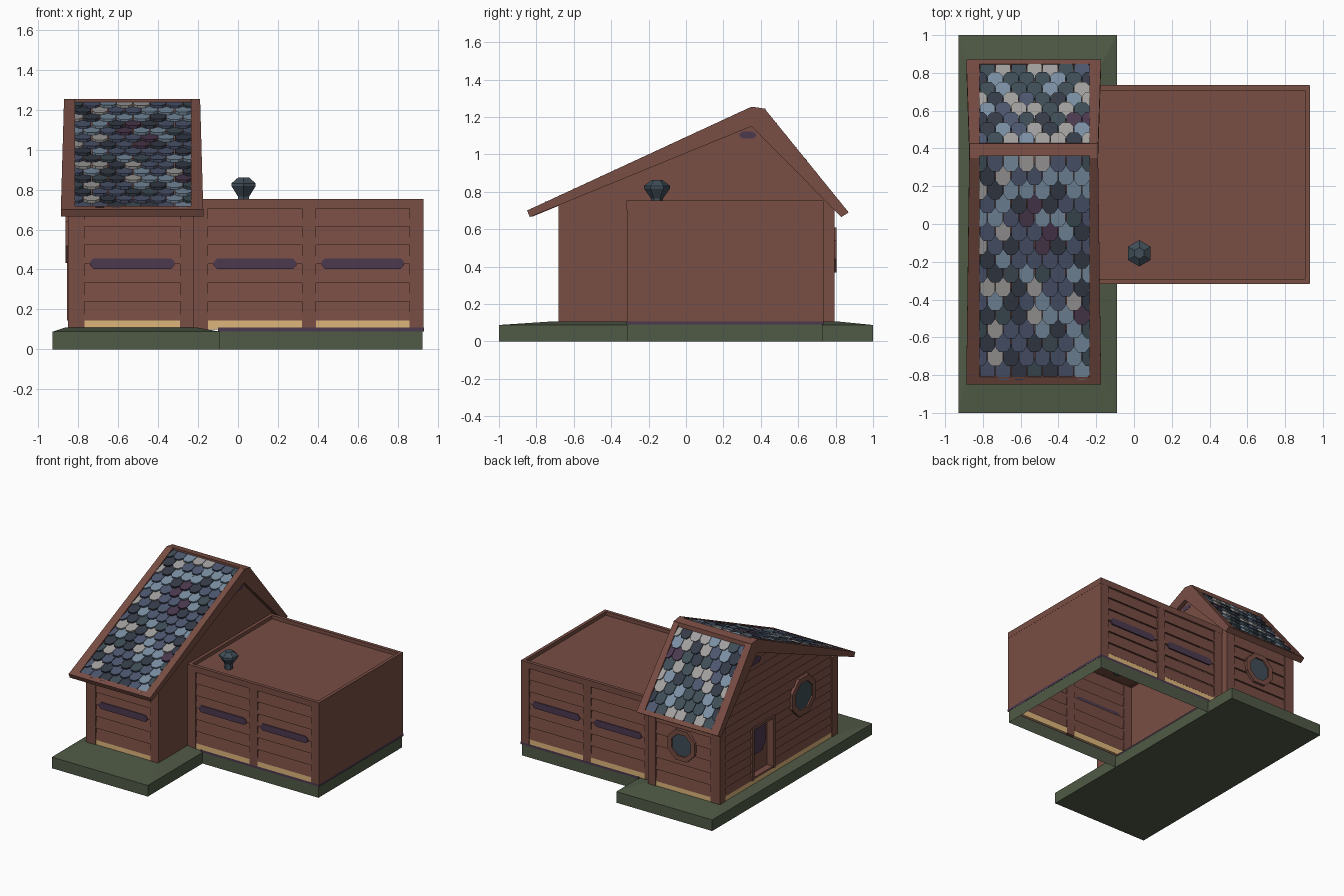
import bpy, bmesh, math, random
from mathutils import Vector

if "Cube" in bpy.data.objects:
    bpy.data.objects.remove(bpy.data.objects["Cube"])
random.seed(7)

COLORS = {
    "barn_brown": (0.188, 0.074, 0.057), "moss_green": (0.08, 0.102, 0.061),
    "tan_sill": (0.73, 0.47, 0.20), "dark_purple": (0.072, 0.041, 0.078),
    "navy_slate": (0.075, 0.095, 0.16), "charcoal_slate": (0.036, 0.045, 0.066),
    "teal_slate": (0.05, 0.075, 0.095), "steel_slate": (0.195, 0.275, 0.365),
    "grey_slate": (0.36, 0.35, 0.345)}
MATS = {}
for n, c in COLORS.items():
    MATS[n] = bpy.data.materials.new(n)
    MATS[n].diffuse_color = (*c, 1)


def finish(bm, name, *mats):
    bmesh.ops.recalc_face_normals(bm, faces=bm.faces[:])
    me = bpy.data.meshes.new(name)
    bm.to_mesh(me)
    bm.free()
    for m in mats:
        me.materials.append(MATS[m])
    ob = bpy.data.objects.new(name, me)
    bpy.context.collection.objects.link(ob)
    return ob


def loft(bm, a, b, mat=0, caps=True):
    """Closed solid between two matching outlines."""
    va, vb = [bm.verts.new(p) for p in a], [bm.verts.new(p) for p in b]
    n = len(a)
    fs = [bm.faces.new((va[i], va[(i + 1) % n], vb[(i + 1) % n], vb[i])) for i in range(n)]
    if caps:
        fs += [bm.faces.new(va[::-1]), bm.faces.new(vb)]
    for f in fs:
        f.material_index = mat


def rect(x0, x1, y0, y1, z):
    return [(x0, y0, z), (x1, y0, z), (x1, y1, z), (x0, y1, z)]


def boxes(name, mat, *dims):
    bm = bmesh.new()
    for x0, x1, y0, y1, z0, z1 in dims:
        loft(bm, rect(x0, x1, y0, y1, z0), rect(x0, x1, y0, y1, z1))
    return finish(bm, name, mat)


def profile_x(name, mat, pts, x0, x1):
    """Extrude a (y, z) outline along x; x0 and x1 may depend on height."""
    fx = lambda x, z: x(z) if callable(x) else x
    bm = bmesh.new()
    loft(bm, [(fx(x0, z), y, z) for y, z in pts], [(fx(x1, z), y, z) for y, z in pts])
    return finish(bm, name, mat)


# Wall frames: u runs along the wall, d points outward
def front(y): return lambda u, d, z: (u, y - d, z)
def back(y): return lambda u, d, z: (u, y + d, z)
def left(x): return lambda u, d, z: (x - d, u, z)
def right(x): return lambda u, d, z: (x + d, u, z)


def planks(name, at, z0, pitch, count, spans, depth=0.008):
    """Tilted lap boards; spans(i, z) lists the (u0, u1) ranges at a height."""
    bm = bmesh.new()
    for i in range(count):
        za, zb = z0 + i * pitch, z0 + (i + 1) * pitch
        for (a0, a1), (b0, b1) in zip(spans(i, za), spans(i, zb)):
            loft(bm, [at(a0, 0, za), at(a1, 0, za), at(a1, -depth, za), at(a0, -depth, za)],
                 [at(b0, -0.013, zb), at(b1, -0.013, zb), at(b1, -depth - .013, zb), at(b0, -depth - .013, zb)])
    finish(bm, name, "barn_brown")


def plate(name, mat, at, pts, d0, d1):
    bm = bmesh.new()
    loft(bm, [at(u, d0, z) for u, z in pts], [at(u, d1, z) for u, z in pts])
    finish(bm, name, mat)


def rpts(u0, u1, z0, z1): return [(u0, z0), (u1, z0), (u1, z1), (u0, z1)]


def slot(name, at, u0, u1, z0, z1, c=0.018):
    zm = (z1 - z0) / 3
    plate(name, "dark_purple", at, [(u0 + c, z0), (u1 - c, z0), (u1, z0 + zm), (u1, z1 - zm),
          (u1 - c, z1), (u0 + c, z1), (u0, z1 - zm), (u0, z0 + zm)], -0.012, 0.002)


def panel(name, at, u0, u1, window=True):
    planks(name + "_boards", at, 0.145, 0.0942, 6, lambda i, z: [(u0, u1)])
    plate(name + "_sill", "tan_sill", at, rpts(u0, u1, 0.1, 0.15), -0.02, -0.001)
    if window:
        slot(name + "_slot", at, u0 + 0.028, u1 - 0.028, 0.403, 0.456)


def octagon(u, z, r):
    return [(u + r * math.cos(math.pi * (k + .5) / 4), z + r * math.sin(math.pi * (k + .5) / 4))
            for k in range(8)]


def window(name, at, u, z, r):
    o, n = octagon(u, z, r), octagon(u, z, r * 0.7)
    bm = bmesh.new()
    for k in range(8):
        j = (k + 1) % 8
        q = [o[k], o[j], n[j], n[k]]
        loft(bm, [at(a, -0.01, b) for a, b in q], [at(a, 0.015, b) for a, b in q])
    finish(bm, name + "_frame", "barn_brown")
    plate(name + "_glass", "teal_slate", at, n, -0.01, 0.003)


# Green plinths: house frustum, open ring under the annex
bm = bmesh.new()
loft(bm, rect(-.93, -.09, -1, 1, 0), rect(-.93, -.09, -1, 1, .088))
loft(bm, rect(-.93, -.09, -1, 1, .088), rect(-.87, -.2, -.7, .8, .108))
finish(bm, "house_plinth", "moss_green")
bm = bmesh.new()
loft(bm, rect(-.1, .925, -.315, .73, 0), rect(-.1, .925, -.315, .73, .095), caps=False)
finish(bm, "annex_plinth", "moss_green")
bm = bmesh.new()
loft(bm, rect(-.1, .932, -.319, .736, .09), rect(-.1, .932, -.319, .736, .108), caps=False)
finish(bm, "annex_base_strip", "dark_purple")

# House core and corner posts
W = -.222  # right wall of the house
profile_x("house_core", "barn_brown", [(-.65, .1), (.76, .1), (.76, .74), (.36, 1.17), (-.65, .75)], -.80, W - .02)
profile_x("right_gable_wall", "barn_brown", [(-.68, .1), (.79, .1), (.79, .73), (.36, 1.17), (-.68, .745)], W - .03, W)
boxes("house_posts", "barn_brown",
      (-.852, -.77, -.683, -.61, .1, .735), (-.29, W - .001, -.683, -.64, .1, .735),
      (-.852, -.77, .72, .793, .1, .72), (-.29, W - .001, .75, .793, .1, .72))
panel("house_front", front(-.68), -.77, -.29)
panel("house_back", back(.79), -.77, -.29, False)
window("back_window", back(.79), -.52, .49, .13)

# Left gable wall with doorway
L = left(-.85)
D0, D1 = .12, .38


def gable_span(i, z):
    a = max(-.61, (z - .67) / .403 - .86)
    b = min(.72, .37 + 1.15 - z)
    return [(a, D0), (D1, b)] if i < 6 else [(a, b)]


planks("left_gable_boards", L, .145, .067, 15, gable_span, 0.05)
plate("left_sill", "tan_sill", L, rpts(-.61, .72, .1, .15), -.06, -.001)
boxes("door_frame", "barn_brown", (-.858, -.79, D0 - .015, D0 + .01, .145, .56),
      (-.858, -.79, D1 - .01, D1 + .015, .145, .56), (-.858, -.79, D0, D1, .54, .56),
      (-.853, -.79, D0, D1, .145, .16))
plate("door_window", "dark_purple", left(-.80),
      [(.16, .36), (.20, .30), (.29, .30), (.33, .36), (.33, .53), (.16, .53)], 0, .006)
window("left_window", L, -.245, .58, .16)
slot("left_gable_vent", L, .28, .42, 1.05, 1.1)
slot("right_gable_vent", right(W), .285, .375, 1.085, 1.122)

# Annex: open-bottomed walls, posts, parapet roof
boxes("annex_posts", "barn_brown", *[(x0, x1, y, y + .024, .1, .735)
      for x0, x1 in ((W, -.15), (.32, .39), (.86, .93)) for y in (-.316, .71)])
for at, side in ((front(-.314), "front"), (back(.732), "back")):
    for k, u in enumerate((-.15, .39)):
        panel(f"annex_{side}_{k}", at, u, u + .47)
boxes("annex_right_wall", "barn_brown", (.91, .93, -.316, .734, .1, .73))
boxes("annex_roof", "barn_brown", (W, .92, -.3, .72, .708, .725))
boxes("annex_parapet", "barn_brown", (.905, .931, -.316, .734, .705, .753),
      (W, W + .025, -.316, .734, .705, .753), (W, .93, -.317, -.29, .705, .753),
      (W, .93, .708, .735, .705, .753))

# Hexagonal roof vent
bm = bmesh.new()
rings = [[(.028 + r * math.cos(k * math.pi / 3 + math.pi / 6), -.155 + r * math.sin(k * math.pi / 3 + math.pi / 6), z)
          for k in range(6)] for r, z in ((.032, .67), (.032, .765), (.07, .818), (.07, .832), (.03, .862))]
for a, b in zip(rings, rings[1:]):
    loft(bm, a, b)
finish(bm, "roof_vent", "teal_slate")

# Roof boards: flared barge boards, deck, ridge cap, eave trims
barge = [(-.85, .70), (.35, 1.255), (.42, 1.245), (.87, .69), (.83, .665), (.35, 1.15), (-.835, .665)]
deck = [(-.83, .675), (.35, 1.215), (.41, 1.205), (.84, .675), (.83, .665), (.35, 1.15), (-.82, .668)]
profile_x("left_barge_board", "barn_brown", barge, lambda z: -.872 if z > 1 else -.888, -.818)
profile_x("right_barge_board", "barn_brown", barge, -.235, lambda z: -.19 if z > 1 else -.174)
profile_x("roof_deck", "barn_brown", deck, -.83, W)
profile_x("ridge_cap", "barn_brown", [(.36, 1.254), (.425, 1.244), (.43, 1.2), (.36, 1.2)], -.872, -.19)
profile_x("front_eave_trim", "barn_brown", [(-.85, .70), (-.81, .718), (-.79, .685), (-.835, .665)], -.87, -.19)
profile_x("back_eave_trim", "barn_brown", [(.87, .69), (.848, .717), (.81, .69), (.83, .665)], -.87, -.19)


# Scalloped slates in staggered rows
def slates(name, eave, ridge, rows, weights):
    kinds = ["navy_slate", "charcoal_slate", "teal_slate", "steel_slate", "grey_slate", "dark_purple"]
    e, r = Vector((0, *eave)), Vector((0, *ridge))
    s = (r - e).normalized()
    n = Vector((0, -s.z, s.y)) if s.y > 0 else Vector((0, s.z, -s.y))
    pitch, w, x0, x1 = (r - e).length / rows, .0833, -.818, -.235
    bm = bmesh.new()
    for row in range(rows):
        for c in range(8):
            u = x0 + w * (c + (0.5 if row % 2 == 0 else 0))
            tall = min(pitch * 1.35, (rows - row) * pitch)
            h = w * .48
            out = [(-h, tall), (h, tall), (h, .026), (h * .5, 0), (-h * .5, 0), (-h, .026)]
            if u - h * .5 > x1:
                continue
            lift = random.uniform(0, .004)
            pos = lambda a, b, t: (Vector((min(max(u + a, x0), x1), 0, 0)) + e + s * (row * pitch + b)
                                   + n * (t + (lift + .016) * (1 - b / tall)))
            loft(bm, [pos(a, b, -.008) for a, b in out], [pos(a, b, .008) for a, b in out],
                 random.choices(range(6), weights)[0])
    finish(bm, name, *kinds)


slates("front_slates", (-.815, .688), (.363, 1.232), 16, (31, 19, 13, 24, 11, 4))
slates("back_slates", (.838, .688), (.412, 1.216), 8, (17, 21, 21, 24, 15, 3))

for m in bpy.data.materials:
    if m.users and not m.is_grease_pencil:
        m.use_nodes = True
        m.node_tree.nodes["Principled BSDF"].inputs["Base Color"].default_value = m.diffuse_color
